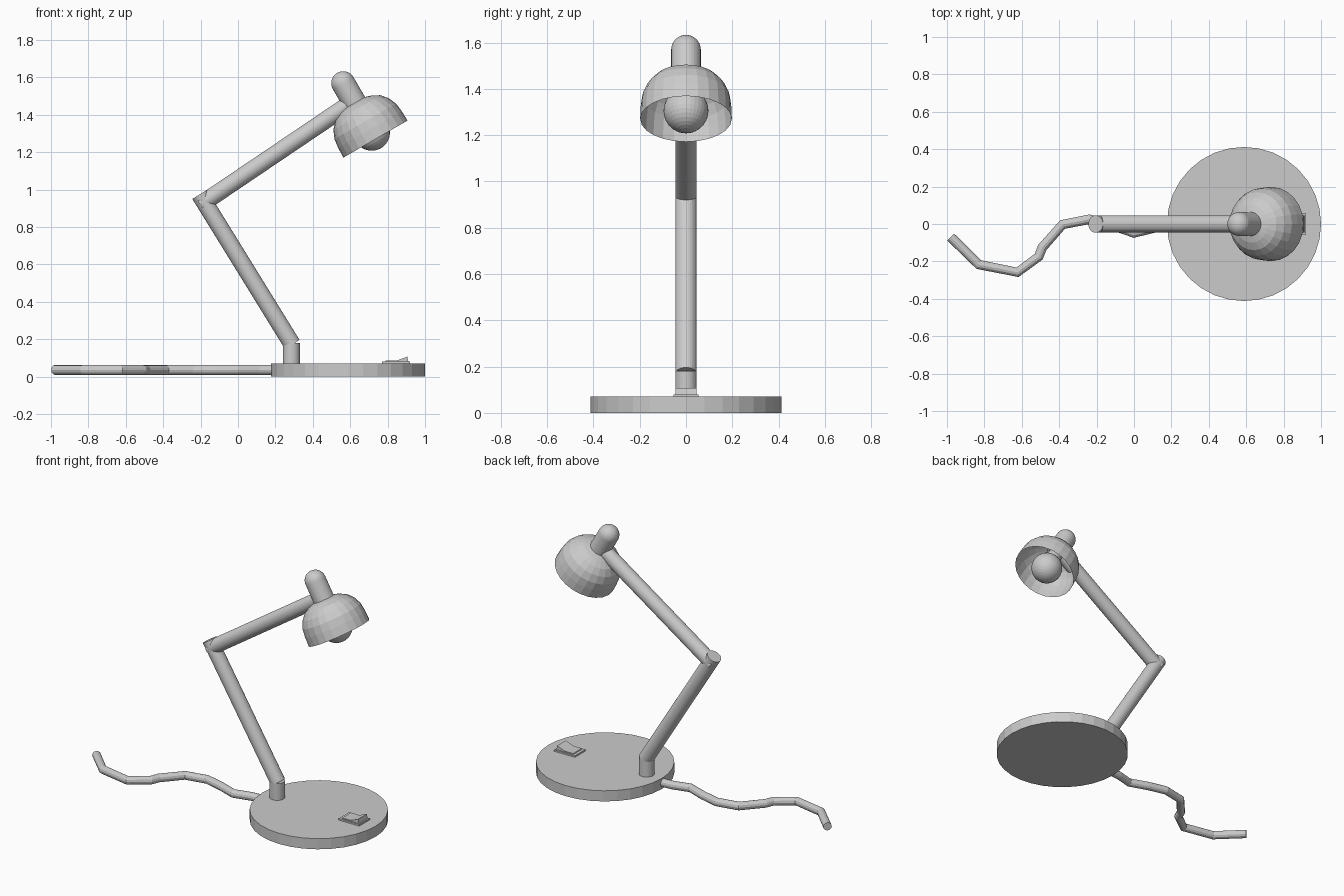
import bpy, bmesh, math
from mathutils import Vector, Matrix

if "Cube" in bpy.data.objects:
    bpy.data.objects.remove(bpy.data.objects["Cube"])


def make(name, bm, smooth=False):
    bmesh.ops.recalc_face_normals(bm, faces=bm.faces)
    me = bpy.data.meshes.new(name)
    bm.to_mesh(me)
    bm.free()
    for p in me.polygons:
        p.use_smooth = smooth
    ob = bpy.data.objects.new(name, me)
    bpy.context.collection.objects.link(ob)
    return ob


def rod(name, a, b, r, sides=32):
    a, b = Vector(a), Vector(b)
    d = b - a
    bm = bmesh.new()
    m = Matrix.Translation((a + b) / 2) @ d.to_track_quat('Z', 'Y').to_matrix().to_4x4()
    bmesh.ops.create_cone(bm, cap_ends=True, segments=sides, radius1=r, radius2=r,
                          depth=d.length, matrix=m)
    return make(name, bm)


def lathe(name, profile, matrix, sides=24, smooth=False):
    bm = bmesh.new()
    vs = [bm.verts.new((r, 0, z)) for r, z in profile]
    es = [bm.edges.new(p) for p in zip(vs, vs[1:])]
    bmesh.ops.spin(bm, geom=vs + es, cent=(0, 0, 0), axis=(0, 0, 1),
                   angle=math.tau, steps=sides)
    bmesh.ops.remove_doubles(bm, verts=bm.verts, dist=1e-4)
    bm.transform(matrix)
    return make(name, bm, smooth)


def extrude_y(name, profile, half):
    bm = bmesh.new()
    f = bm.faces.new([bm.verts.new((x, -half, z)) for x, z in profile])
    new = bmesh.ops.extrude_face_region(bm, geom=[f])["geom"]
    bmesh.ops.translate(bm, vec=(0, 2 * half, 0),
                        verts=[v for v in new if isinstance(v, bmesh.types.BMVert)])
    return make(name, bm)


# Round base, post and the two arms
rod("base", (0.588, 0, 0), (0.588, 0, 0.07), 0.412)
rod("post", (0.286, 0, 0.06), (0.286, 0, 0.18), 0.046)
rod("lower_arm", (0.29, 0, 0.172), (-0.205, 0, 0.974), 0.046)
rod("upper_arm", (-0.2, 0, 0.92), (0.6, 0, 1.46), 0.046)

# Tilted head: local z runs up the lamp axis, origin at the rim centre
head = Matrix.Translation((0.735, 0, 1.27)) @ Matrix.Rotation(math.radians(-30), 4, 'Y')
lathe("shade", [(0.198, 0), (0.196, 0.06), (0.19, 0.11), (0.17, 0.155),
                (0.14, 0.19), (0.10, 0.212), (0.06, 0.224), (0, 0.226)], head)
dome = [(0.064 * math.cos(i * math.pi / 16), 0.345 + 0.064 * math.sin(i * math.pi / 16))
        for i in range(9)]
lathe("socket", [(0, 0.2), (0.064, 0.2)] + dome, head, 32)

# Bulb
bm = bmesh.new()
bmesh.ops.create_uvsphere(bm, u_segments=32, v_segments=16, radius=0.097,
                          matrix=head @ Matrix.Translation((0, 0, 0.04)))
make("bulb", bm)
rod("bulb_neck", head @ Vector((0, 0, 0.1)), head @ Vector((0, 0, 0.22)), 0.045)

# Rocker switch
extrude_y("switch_plate", [(0.77, 0.065), (0.92, 0.065), (0.92, 0.08), (0.77, 0.08)], 0.055)
extrude_y("switch_rocker", [(0.785, 0.075), (0.912, 0.075), (0.905, 0.107),
                            (0.85, 0.086), (0.79, 0.086)], 0.045)

# Power cord lying behind the base
path = [(-0.98, -0.07), (-0.83, -0.217), (-0.623, -0.258), (-0.51, -0.175), (-0.49, -0.125),
        (-0.382, -0.003), (-0.24, 0.025), (-0.12, -0.005), (0, -0.048), (0.11, -0.02), (0.22, -0.01)]
cu = bpy.data.curves.new("cord", 'CURVE')
cu.dimensions = '3D'
cu.bevel_depth = 0.026
cu.bevel_resolution = 4
cu.use_fill_caps = True
sp = cu.splines.new('POLY')
sp.points.add(len(path) - 1)
for p, (x, y) in zip(sp.points, path):
    p.co = (x, y, 0.036, 1)
sp.use_smooth = False
bpy.context.collection.objects.link(bpy.data.objects.new("cord", cu))
